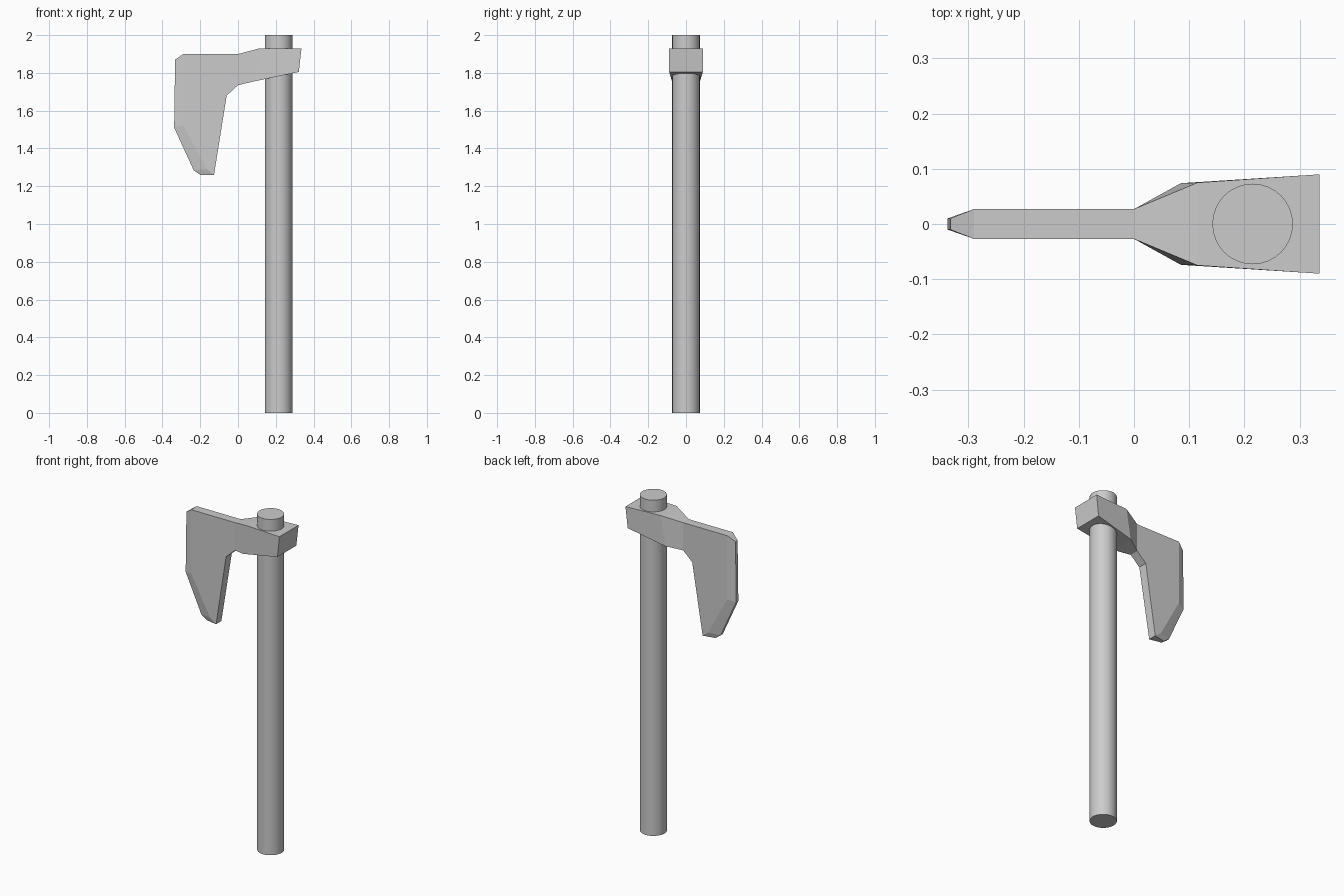
import bpy, bmesh, math

if "Cube" in bpy.data.objects:
    bpy.data.objects.remove(bpy.data.objects["Cube"])

# Round shaft passing through the axe head
bpy.ops.mesh.primitive_cylinder_add(vertices=32, radius=0.073, depth=2, location=(0.215, 0, 1))
shaft = bpy.context.object
shaft.name = "shaft"
bpy.ops.object.shade_smooth_by_angle(angle=math.radians(30))

# Axe head side profile: x, z, half thickness
P = {
    "A": (-0.29, 1.90, 0.027), "B": (0.0, 1.90, 0.027),
    "P": (0.115, 1.93, 0.075), "Q": (0.336, 1.93, 0.09),
    "R": (0.322, 1.805, 0.089), "S": (0.085, 1.755, 0.074),
    "C": (0.0, 1.735, 0.027), "D": (-0.06, 1.68, 0.027),
    "E": (-0.127, 1.26, 0.025), "F": (-0.165, 1.29, 0.027),
    "G": (-0.29, 1.52, 0.027), "H": (-0.333, 1.87, 0.01),
    "I": (-0.338, 1.51, 0.01), "J": (-0.235, 1.285, 0.01),
    "K": (-0.2, 1.26, 0.01),
}
# Blade flat, cutting bevels, socket flare, socket cheek
cheeks = ["ABCDEFG", "AGIH", "GFJI", "FEKJ", "BPSC", "PQRS"]
rim = "ABPQRSCDEKJIH"

bm = bmesh.new()
front = {k: bm.verts.new((x, -t, z)) for k, (x, z, t) in P.items()}
back = {k: bm.verts.new((x, t, z)) for k, (x, z, t) in P.items()}
for side in (front, back):
    for face in cheeks:
        bm.faces.new([side[k] for k in face])
for a, b in zip(rim, rim[1:] + rim[0]):
    bm.faces.new([front[a], front[b], back[b], back[a]])
bmesh.ops.recalc_face_normals(bm, faces=bm.faces)
mesh = bpy.data.meshes.new("axe_head")
bm.to_mesh(mesh)
bm.free()
head = bpy.data.objects.new("axe_head", mesh)
bpy.context.collection.objects.link(head)
